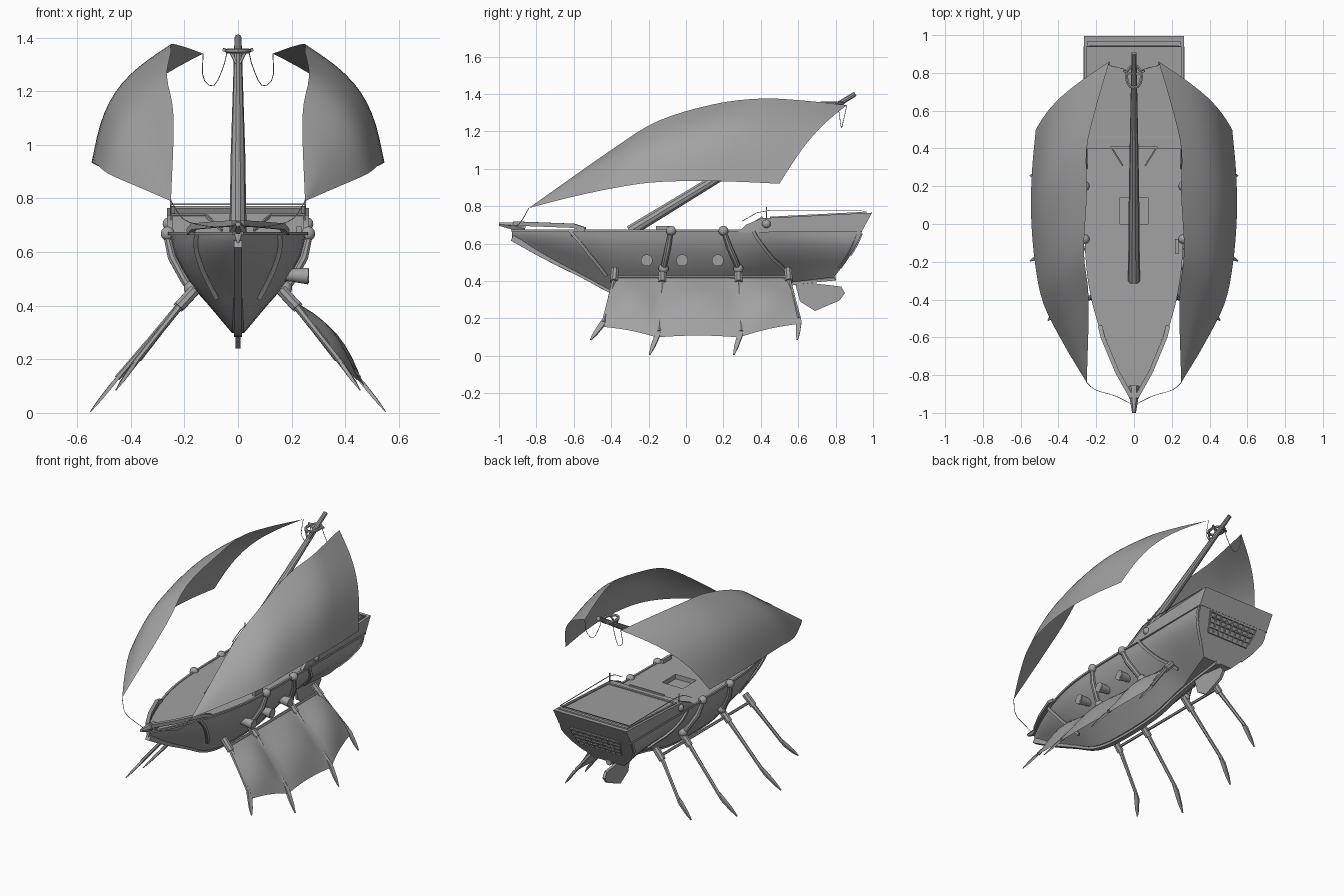
import bpy, bmesh, math
from mathutils import Vector, Matrix

cube = bpy.data.objects.get("Cube")
if cube:
    bpy.data.objects.remove(cube)

grey = bpy.data.materials.new("plain grey")
grey.use_nodes = True
grey.diffuse_color = (0.36, 0.36, 0.36, 1)
grey.node_tree.nodes["Principled BSDF"].inputs["Base Color"].default_value = grey.diffuse_color
parts = []


def make(name, verts, faces):
    mesh = bpy.data.meshes.new(name)
    mesh.from_pydata([tuple(v) for v in verts], [], faces)
    mesh.materials.append(grey)
    bm = bmesh.new()
    bm.from_mesh(mesh)
    bmesh.ops.recalc_face_normals(bm, faces=bm.faces)
    bm.to_mesh(mesh)
    bm.free()
    ob = bpy.data.objects.new(name, mesh)
    bpy.context.collection.objects.link(ob)
    parts.append(ob)
    return ob


def loft(name, rings, closed=True):
    n = len(rings[0])
    verts = [p for r in rings for p in r]
    faces = []
    for i in range(len(rings) - 1):
        for j in range(n if closed else n - 1):
            k = (j + 1) % n
            faces.append((i * n + j, i * n + k, (i + 1) * n + k, (i + 1) * n + j))
    if closed:
        faces += [tuple(reversed(range(n))), tuple(range(len(verts) - n, len(verts)))]
    return make(name, verts, faces)


def tube(name, pts, radii, sides=8, flat=1.0, ref=(1, 0, 0.01)):
    pts = [Vector(p) for p in pts]
    if not isinstance(radii, (list, tuple)):
        radii = [radii] * len(pts)
    rings = []
    for i, p in enumerate(pts):
        d = (pts[min(i + 1, len(pts) - 1)] - pts[max(i - 1, 0)]).normalized()
        a = d.cross(Vector(ref)).normalized()
        b = d.cross(a)
        angles = [2 * math.pi * (s + 0.5) / sides for s in range(sides)]
        rings.append([p + radii[i] * (a * math.cos(t) + b * math.sin(t) * flat) for t in angles])
    return loft(name, rings)


def ball(name, loc, r):
    angles = [math.pi * (i + 0.3) / 6.6 for i in range(7)]
    return tube(name, [Vector(loc) - Vector((0, 0, r * math.cos(a))) for a in angles],
                [r * math.sin(a) for a in angles], 12)


def box(name, x0, x1, y0, y1, z0, z1):
    return loft(name, [[(x0, y0, z), (x1, y0, z), (x1, y1, z), (x0, y1, z)] for z in (z0, z1)])


def spline(pts, steps):
    pts = [Vector(p) for p in pts]
    out = []
    for i in range(steps + 1):
        f = i / steps * (len(pts) - 1)
        k = min(int(f), len(pts) - 2)
        t = f - k
        p1, p2 = pts[k], pts[k + 1]
        p0 = pts[k - 1] if k else 2 * p1 - p2
        p3 = pts[k + 2] if k + 2 < len(pts) else 2 * p2 - p1
        out.append(0.5 * (2 * p1 + (p2 - p0) * t + (2 * p0 - 5 * p1 + 4 * p2 - p3) * t * t
                          + (3 * p1 - p0 - 3 * p2 + p3) * t ** 3))
    return out


# Hull stations: y, half beam, keel height
DECK = 0.67
stations = spline([(-0.93, 0.012, 0.63), (-0.75, 0.1, 0.53), (-0.55, 0.175, 0.43),
                   (-0.36, 0.225, 0.335), (-0.15, 0.25, 0.3), (0.2, 0.258, 0.31),
                   (0.5, 0.258, 0.38), (0.94, 0.258, 0.42)], 28)
section = spline([(0.09, 0, 0), (0.42, 0.27, 0), (0.7, 0.5, 0), (0.93, 0.78, 0), (1, 1, 0)], 8)


def hull_at(y, t, out=0.0):
    k = max(i for i in range(len(stations) - 1) if stations[i].x <= max(y, -0.93))
    a, b = stations[k], stations[k + 1]
    s = a.lerp(b, min(1, (y - a.x) / (b.x - a.x)))
    f = t * (len(section) - 1)
    j = min(int(f), len(section) - 2)
    c = section[j].lerp(section[j + 1], f - j)
    aft = max(0, (y - 0.5) / 0.44)
    width = min(1, c.x + aft * 0.33 * (1 - t))
    rake = 0.15 * aft * max(0, 1 - c.y) ** 1.4
    return Vector((s.y * width + out, y - rake, s.z + (DECK - s.z) * c.y - out * 0.5))


rings = []
for s in stations:
    half = [hull_at(s.x, i / 8) for i in range(9)]
    rings.append([Vector((-p.x, p.y, p.z)) for p in reversed(half)] + half)
hull = loft("hull", rings)
tube("keel", [(0, s.x - 0.15 * max(0, (s.x - 0.5) / 0.44), s.z) for s in stations], 0.022, 4)

# Sunken hatch in the main deck
cutter = box("hatch_cutter", -0.075, 0.075, 0.0, 0.14, 0.64, 0.72)
cutter.hide_render = True
cutter.hide_viewport = True
parts.remove(cutter)
cut = hull.modifiers.new("hatch", "BOOLEAN")
cut.operation = "DIFFERENCE"
cut.object = cutter
cut.solver = "EXACT"

# Raised stern deck with bulwarks, frame and rails
profile = [(0.4, 0.66), (0.4, 0.735), (0.995, 0.765), (0.94, 0.665)]
loft("stern_deck", [[(x, y, z) for y, z in profile] for x in (-0.264, 0.264)])
box("stern_frame_back", -0.25, 0.25, 0.945, 0.965, 0.76, 0.772)
box("stern_frame_front", -0.25, 0.25, 0.45, 0.465, 0.735, 0.744)
tube("stern_rail_cross", [(-0.25, 0.94, 0.778), (0.25, 0.94, 0.778)], 0.003, 4, ref=(0, 0, 1))
for m in (-1, 1):
    loft("stern_bulwark", [[(m * x, 0.28, 0.66), (m * x, 0.32, 0.7), (m * x, 0.41, 0.738), (m * x, 0.41, 0.66)]
                           for x in (0.245, 0.264)])
    tube("stern_frame_side", [(m * 0.243, 0.45, 0.738), (m * 0.243, 0.96, 0.764)], 0.008, 4)
    tube("stern_rail", [(m * 0.25, 0.3, 0.72), (m * 0.25, 0.38, 0.765), (m * 0.25, 0.45, 0.778),
                        (m * 0.25, 0.94, 0.778)], 0.0025, 4)
    tube("stern_rail_post", [(m * 0.25, 0.43, 0.73), (m * 0.25, 0.43, 0.795)], 0.004, 4, ref=(0, 1, 0))
    tube("bow_rail", [(m * 0.18, -0.54, 0.675), (m * 0.165, -0.6, 0.695), (m * 0.09, -0.78, 0.702),
                      (m * 0.012, -0.92, 0.707)], 0.016, 4, ref=(0, 0, 1))
tube("bow_head", [(0, -0.86, 0.68), (0, -0.93, 0.695), (0, -1, 0.704)], [0.03, 0.022, 0.01], 6)


# Window lattice on the raked stern
def transom(x, z):
    return (x, 0.943 - 0.15 * ((DECK - z) / 0.25) ** 1.4, z)


levels = [0.54 + 0.0275 * i for i in range(5)]
for i in range(9):
    x = -0.18 + 0.045 * i
    tube("window_bar", [transom(x * (0.84 + 0.04 * k), z) for k, z in enumerate(levels)], 0.006, 4)
for k, z in enumerate(levels):
    w = 0.18 * (0.84 + 0.04 * k)
    tube("window_cross_bar", [transom(-w, z), transom(w, z)], 0.006, 4, ref=(0, 0, 1))

# Mast, top basket and deck fittings
tube("mast", [(0, -0.3, 0.665), (0, 0.2, 0.97), (0, 0.905, 1.4)], [0.032, 0.027, 0.013], 10)
hoop = [(0.04 * math.sin(math.pi * i / 6), 0.78 + 0.06 * math.cos(math.pi * i / 6), 1.35) for i in range(13)]
tube("mast_basket", hoop, 0.009, 6, ref=(0, 0, 1))
for m in (-1, 1):
    tube("basket_arm", [(0, 0.79, 1.335), (m * 0.055, 0.81, 1.355)], 0.008, 4, ref=(0, 0, 1))
    tube("basket_brace", [(m * 0.03, 0.74, 1.35), (0, 0.72, 1.29)], 0.006, 4)
    tube("stair_side", [(m * 0.06, 0.31, 0.68), (m * 0.12, 0.405, 0.737)], 0.006, 4, ref=(0, 0, 1))
tube("stair_head", [(-0.125, 0.405, 0.74), (0.125, 0.405, 0.74)], 0.007, 4, ref=(0, 0, 1))
box("deck_box", 0.218, 0.236, -0.16, -0.08, 0.66, 0.695)

# Hull ribs, joints and struts on both sides
for m in (-1, 1):
    flip = Matrix.Diagonal((m, 1, 1))
    for y0, y1, out in ((0.36, 0.62, 0.004), (-0.62, -0.36, 0.004), (0.925, 0.925, -0.003)):
        pts = [hull_at(y0 + (y1 - y0) * (1 - t) ** 1.3, t, out)
               for t in [0.2 + 0.1 * i for i in range(9)]]
        tube("hull_rib", [flip @ p for p in pts], 0.012, 4, ref=(0, 1, 0.3))
    tube("gunwale", [flip @ hull_at(s.x, 1, 0.002) for s in stations], 0.009, 4, ref=(0, 0, 1))
    for y, dy in ((-0.08, -0.04), (0.2, 0.08)):
        ball("joint_ball", (m * 0.262, y, 0.668), 0.027)
        pts = [(0.268, y, 0.67), (0.246, y + dy * 0.4, 0.58), (0.197, y + dy * 0.9, 0.49),
               (0.165, y + dy, 0.455)]
        tube("joint_strut", [(m * a, b, c) for a, b, c in pts], [0.013, 0.017, 0.016, 0.016], 8,
             ref=(0, 1, 0))
        ball("lower_joint", (m * 0.175, y + dy, 0.465), 0.028)
    ball("stern_knob", (m * 0.258, 0.43, 0.705), 0.024)

# Flared cannons on one side only
for y in (-0.21, -0.02, 0.17):
    tube("cannon", [(0.14, y, 0.52), (0.21, y, 0.513), (0.262, y, 0.51), (0.264, y, 0.51), (0.235, y, 0.51)],
         [0.022, 0.026, 0.032, 0.026, 0.02], 12, ref=(0, 0, 1))

# Legs: root, knee, blade tip; same on both sides
legs = [((0.2, -0.38, 0.42), (0.39, -0.44, 0.18), (0.455, -0.51, 0.085)),
        ((0.2, -0.125, 0.42), (0.45, -0.145, 0.13), (0.55, -0.195, 0.005)),
        ((0.2, 0.28, 0.42), (0.45, 0.295, 0.13), (0.55, 0.255, 0.005)),
        ((0.2, 0.545, 0.42), (0.37, 0.605, 0.2), (0.455, 0.595, 0.085))]
for m in (-1, 1):
    flip = Matrix.Diagonal((m, 1, 1))
    for root, knee, tip in legs:
        r, k, t = [flip @ Vector(p) for p in (root, knee, tip)]
        tube("leg", [r, r.lerp(k, 0.5), k], [0.014, 0.011, 0.011], 6)
        tube("leg_blade", [r.lerp(k, 0.92), k.lerp(t, 0.15), k.lerp(t, 0.65), t],
             [0.012, 0.02, 0.016, 0.005], 4, flat=0.5, ref=(m * 0.7, 0, 0.7))
        tube("leg_socket", [r + Vector((-m * 0.04, 0, 0.04)), r.lerp(k, 0.1)], 0.022, 8)
    tube("leg_axle", [(m * 0.2, -0.39, 0.42), (m * 0.2, 0.56, 0.42)], 0.009, 6)

# Scalloped membrane between the legs on one side
rows = []
for (r0, k0, t0), (r1, k1, t1) in zip(legs, legs[1:]):
    for i in range(9 if r1[1] > 0.5 else 8):
        f = i / 8
        sag = math.sin(math.pi * f)
        r = Vector(r0).lerp(Vector(r1), f)
        low0, low1 = Vector(k0).lerp(Vector(t0), 0.25), Vector(k1).lerp(Vector(t1), 0.25)
        k = low0.lerp(low1, f).lerp(r, 0.03 * sag)
        rows.append([r.lerp(k, v / 8) + Vector((0.7, 0, 0.6))
                     * math.sin(math.pi * v / 8) * (0.015 + 0.035 * sag) for v in range(9)])
loft("leg_membrane", rows, closed=False)

# Rudder fin under the stern
fin = [(0.58, 0.4), (0.61, 0.29), (0.69, 0.24), (0.82, 0.295), (0.85, 0.335), (0.83, 0.37), (0.7, 0.385)]
loft("rudder", [[(x, y, z) for y, z in fin] for x in (-0.009, 0.009)])
tube("rudder_mount", [(0, 0.58, 0.4), (0, 0.8, 0.42)], 0.02, 6)

# Pair of billowing sails with ropes
top_edge = spline([(0.25, -0.84, 0.79), (0.24, -0.4, 1.1), (0.265, -0.15, 1.255), (0.25, 0.15, 1.345),
                   (0.25, 0.4, 1.375), (0.2, 0.62, 1.365), (0.13, 0.86, 1.34)], 24)
low_edge = spline([(0.25, -0.84, 0.79), (0.37, -0.64, 0.842), (0.48, -0.42, 0.89), (0.525, -0.2, 0.925),
                   (0.545, 0.05, 0.935), (0.54, 0.28, 0.93), (0.52, 0.5, 0.92)], 24)
ropes = [[(0.25, -0.84, 0.79), (0.2, -0.88, 0.72), (0.1, -0.91, 0.695), (0, -0.96, 0.7)],
         [(0.13, 0.86, 1.34), (0.13, 0.84, 1.25), (0.09, 0.83, 1.22), (0.055, 0.82, 1.29),
          (0.04, 0.81, 1.35)]]
for m in (-1, 1):
    rows = []
    for i, (a, b) in enumerate(zip(top_edge, low_edge)):
        u = i / 24
        bulge = 0.075 * math.sin(math.pi / 2 * min(1, u * 1.5))
        out = Vector((0.82, -0.1 * u, 0.52)) * bulge
        row = [a.lerp(b, v / 12) + out * math.sin(math.pi * v / 12) for v in range(13)]
        rows.append([(m * p.x, p.y, p.z) for p in row])
    loft("sail", rows, closed=False)
    for rope in ropes:
        tube("rope", spline([(m * x, y, z) for x, y, z in rope], 10), 0.0018, 4, ref=(0.3, 1, 0.2))

# Smooth shading with sharp edges
for ob in parts:
    ob.select_set(True)
bpy.context.view_layer.objects.active = hull
bpy.ops.object.shade_smooth_by_angle(angle=math.radians(35))
